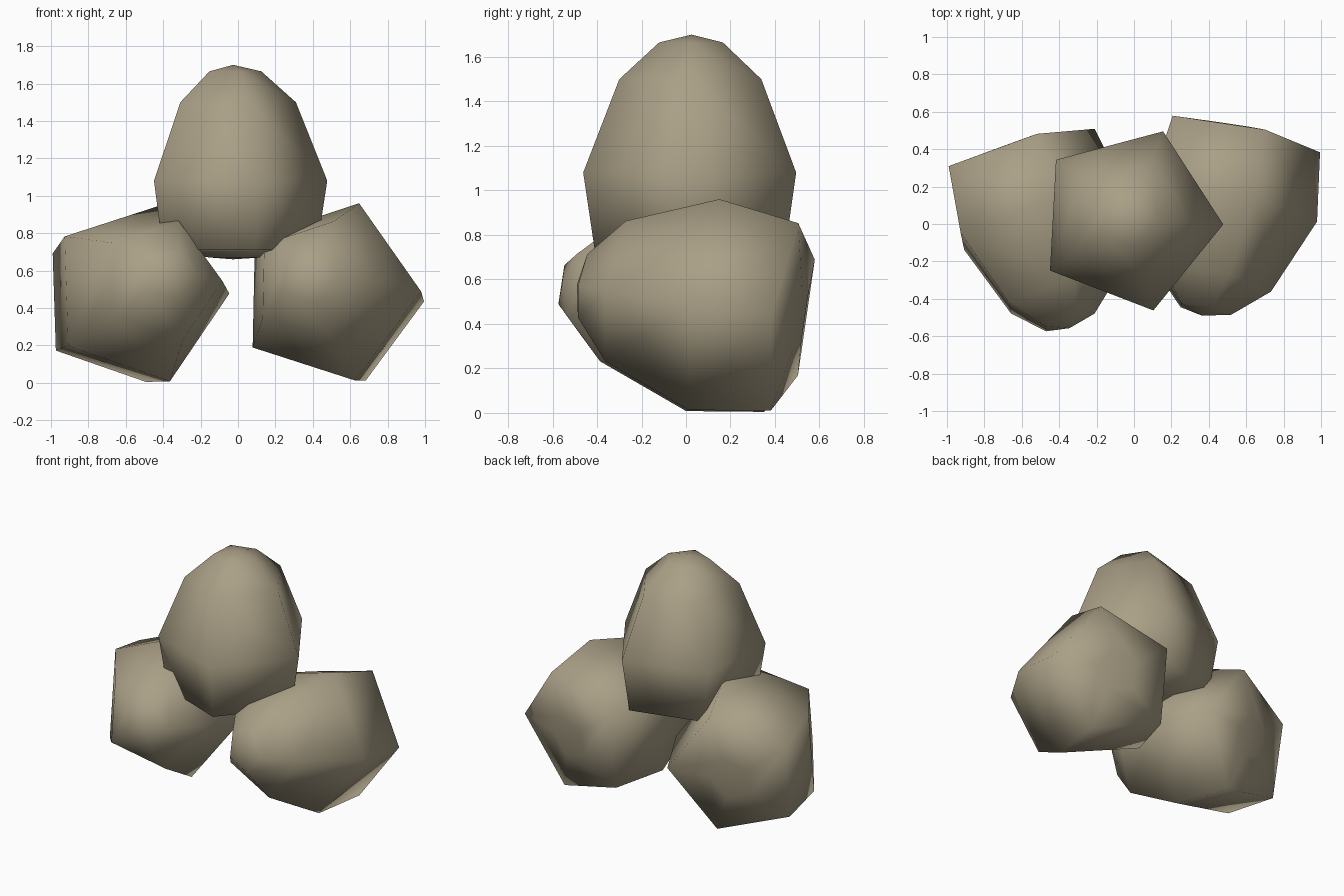
import bpy, bmesh, math
from mathutils import Vector

if "Cube" in bpy.data.objects:
    bpy.data.objects.remove(bpy.data.objects["Cube"])

stone = bpy.data.materials.new("warm_stone")
stone.diffuse_color = (0.40, 0.35, 0.24, 1)
stone.use_nodes = True
stone.node_tree.nodes["Principled BSDF"].inputs["Base Color"].default_value = stone.diffuse_color

SIDES = 5
# (distance from tip along the axis, radius); both ends close to a point
PROFILE = [(0.035, 0.151), (0.20, 0.336), (0.62, 0.504), (0.99, 0.447), (1.03, 0.15)]
LENGTH = 1.04


def egg(name, tip, toward_tip, corner):
    """Five-sided egg: pointed end at tip, one row of corners facing 'corner'."""
    axis = Vector(toward_tip).normalized()
    u = Vector(corner)
    u = (u - axis * u.dot(axis)).normalized()
    v = axis.cross(u)
    tip = Vector(tip)
    bm = bmesh.new()
    rings = []
    for d, r in PROFILE:
        ring = []
        for i in range(SIDES):
            a = 2 * math.pi * i / SIDES
            ring.append(bm.verts.new(tip - axis * d + (u * math.cos(a) + v * math.sin(a)) * r))
        rings.append(ring)
    top = bm.verts.new(tip)
    end = bm.verts.new(tip - axis * LENGTH)
    for i in range(SIDES):
        j = (i + 1) % SIDES
        bm.faces.new((top, rings[0][i], rings[0][j]))
        bm.faces.new((end, rings[-1][j], rings[-1][i]))
        for a, b in zip(rings, rings[1:]):
            bm.faces.new((a[i], b[i], b[j], a[j]))
    bmesh.ops.recalc_face_normals(bm, faces=bm.faces[:])
    for f in bm.faces:
        f.smooth = True
    mesh = bpy.data.meshes.new(name)
    bm.to_mesh(mesh)
    bm.free()
    mesh.materials.append(stone)
    bpy.context.collection.objects.link(bpy.data.objects.new(name, mesh))


# upright stone resting on two stones lying with their tips forward
turn = math.radians(-3.1)
egg("top_stone", (-0.026, 0.025, 1.70), (0, 0, 1), (math.cos(turn), math.sin(turn), 0))
egg("left_stone", (-0.345, -0.557, 0.580), (0.295, -0.943, 0.155), (0.117, 0.104, 0.413))
egg("right_stone", (0.364, -0.490, 0.575), (-0.194, -0.969, 0.145), (0.144, 0.036, 0.419))
